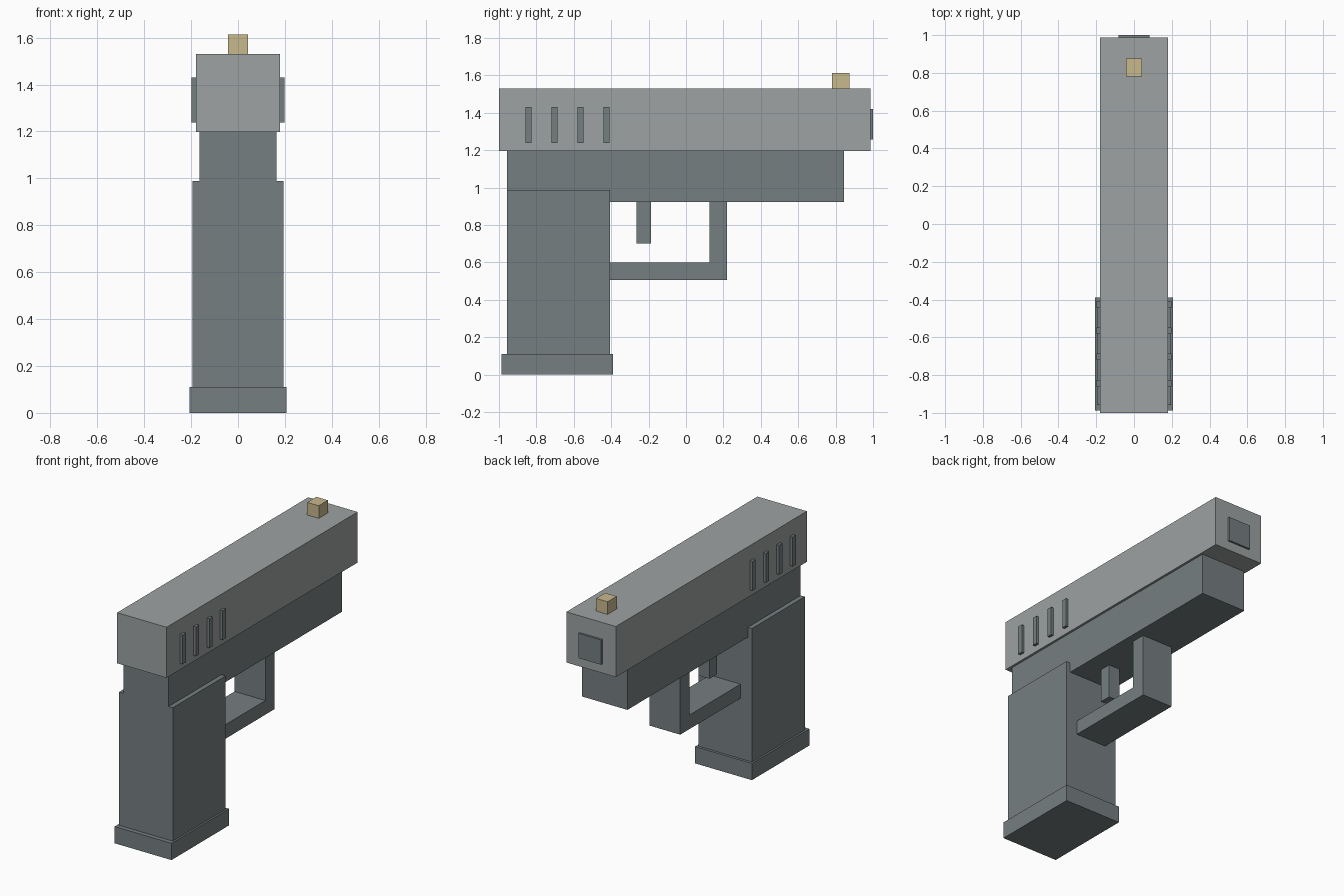
import bpy
import bmesh

if "Cube" in bpy.data.objects:
    bpy.data.objects.remove(bpy.data.objects["Cube"])


def material(name, color):
    m = bpy.data.materials.new(name)
    m.diffuse_color = (*color, 1.0)
    m.use_nodes = True
    m.node_tree.nodes["Principled BSDF"].inputs["Base Color"].default_value = m.diffuse_color
    return m


SLATE = material("dark_slate", (0.18, 0.21, 0.22))
GREY = material("light_grey", (0.34, 0.36, 0.36))
TAN = material("tan", (0.58, 0.48, 0.27))


def extrude_profile(name, profile, x0, x1, mat):
    """Solid made from a (y, z) side profile, extruded from x0 to x1."""
    bm = bmesh.new()
    face = bm.faces.new([bm.verts.new((x0, y, z)) for y, z in profile])
    ext = bmesh.ops.extrude_face_region(bm, geom=[face])
    moved = [g for g in ext["geom"] if isinstance(g, bmesh.types.BMVert)]
    bmesh.ops.translate(bm, verts=moved, vec=(x1 - x0, 0, 0))
    bmesh.ops.recalc_face_normals(bm, faces=bm.faces)
    mesh = bpy.data.meshes.new(name)
    bm.to_mesh(mesh)
    bm.free()
    mesh.materials.append(mat)
    obj = bpy.data.objects.new(name, mesh)
    bpy.context.collection.objects.link(obj)
    return obj


def box(name, x, y, z, mat):
    """Axis-aligned block given by its (min, max) range on each axis."""
    profile = [(y[0], z[0]), (y[1], z[0]), (y[1], z[1]), (y[0], z[1])]
    return extrude_profile(name, profile, x[0], x[1], mat)


# Upper body
box("slide", (-0.18, 0.18), (-1.0, 0.987), (1.197, 1.53), GREY)
box("lower_frame", (-0.165, 0.165), (-0.957, 0.845), (0.923, 1.197), SLATE)
box("muzzle_plate", (-0.082, 0.082), (0.98, 1.0), (1.257, 1.42), SLATE)
box("front_sight", (-0.042, 0.042), (0.78, 0.875), (1.53, 1.613), TAN)

# Handle and its foot
box("grip", (-0.195, 0.195), (-0.957, -0.407), (0.11, 0.988), SLATE)
box("grip_base", (-0.207, 0.207), (-0.987, -0.39), (0.0, 0.11), SLATE)

# Trigger and L-shaped guard
box("trigger", (-0.04, 0.04), (-0.265, -0.187), (0.70, 0.93), SLATE)
guard = [(-0.41, 0.507), (0.22, 0.507), (0.22, 0.93),
         (0.125, 0.93), (0.125, 0.6), (-0.41, 0.6)]
extrude_profile("trigger_guard", guard, -0.112, 0.112, SLATE)

# Raised ribs on both sides of the slide
for side, label in ((-1, "left"), (1, "right")):
    for i in range(4):
        y = -0.842 + 0.139 * i
        xs = sorted((side * 0.175, side * 0.198))
        box(f"{label}_rib_{i + 1}", xs, (y - 0.017, y + 0.017), (1.238, 1.43), SLATE)
